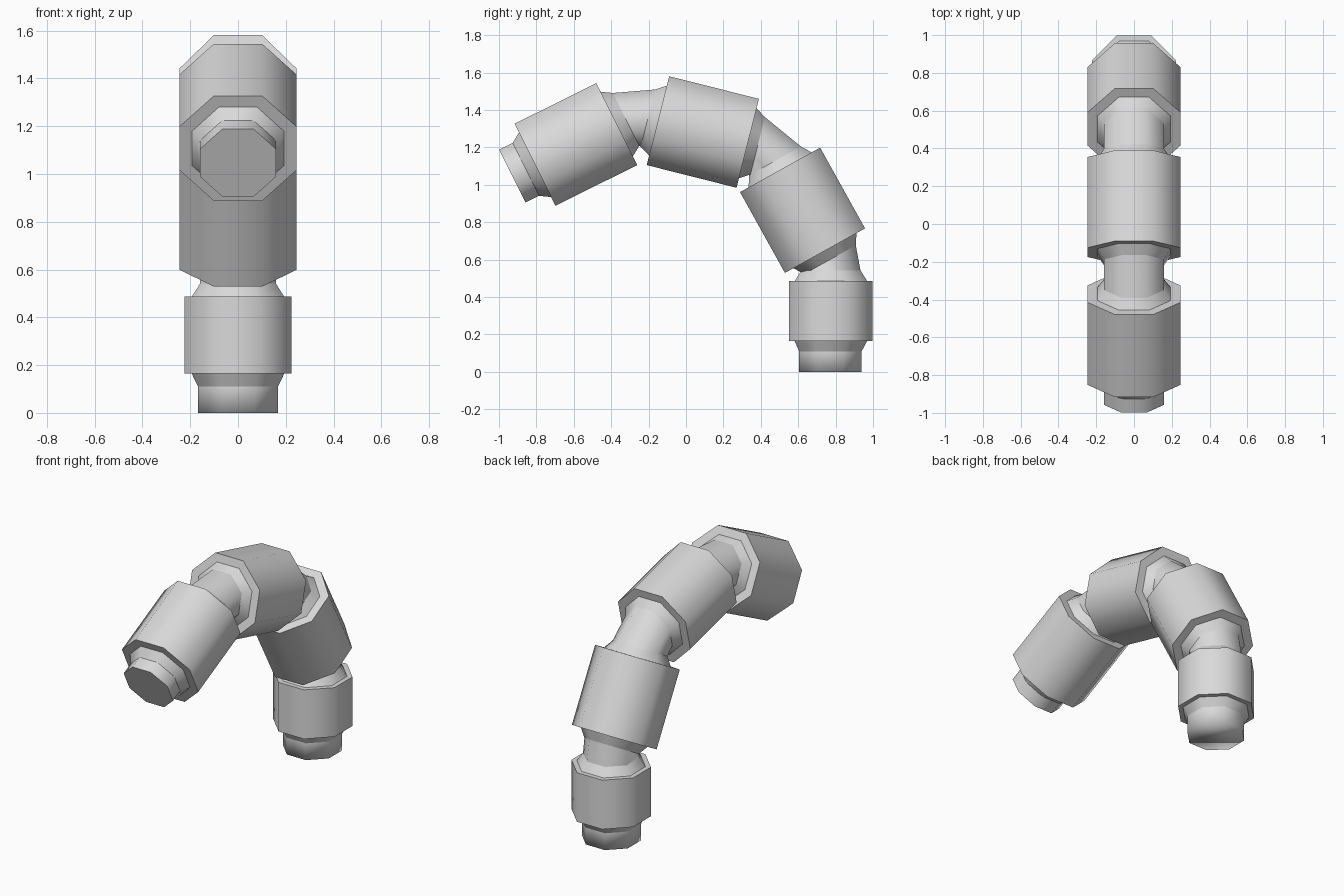
import bpy, bmesh, math
from mathutils import Vector

if "Cube" in bpy.data.objects:
    bpy.data.objects.remove(bpy.data.objects["Cube"])

grey = bpy.data.materials.new("plain grey")
grey.use_nodes = True
colour = (0.7, 0.7, 0.7, 1)
grey.diffuse_color = colour
grey.node_tree.nodes["Principled BSDF"].inputs["Base Color"].default_value = colour

SIDES = 8
TUBE, COLLAR = 0.158, 0.198   # flat-to-centre radii of the inner tube
CONE, SINK = 0.055, 0.008     # collar length, and how far it sits in a cuff


def loft(name, rings, soft_start=False):
    """Octagonal loft through rings of (centre, axis, flat radius)."""
    bm = bmesh.new()
    loops = []
    side = Vector((1, 0, 0))
    for centre, axis, radius in rings:
        up = axis.cross(side)
        corner = radius / math.cos(math.pi / SIDES)
        loop = []
        for i in range(SIDES):
            a = 2 * math.pi * (i + 0.5) / SIDES
            loop.append(bm.verts.new(centre + corner * (math.cos(a) * side + math.sin(a) * up)))
        loops.append(loop)
    for low, high in zip(loops, loops[1:]):
        for i in range(SIDES):
            j = (i + 1) % SIDES
            bm.faces.new((low[i], low[j], high[j], high[i])).smooth = True
    bm.faces.new(loops[0][::-1]).smooth = soft_start
    bm.faces.new(loops[-1])
    # Crisp edges around each ring, smooth edges along the length
    for k, loop in enumerate(loops):
        if k == 0 and soft_start:
            continue
        for i in range(SIDES):
            bm.edges.get((loop[i], loop[(i + 1) % SIDES])).smooth = False
    bmesh.ops.recalc_face_normals(bm, faces=bm.faces)
    mesh = bpy.data.meshes.new(name)
    bm.to_mesh(mesh)
    bm.free()
    mesh.materials.append(grey)
    obj = bpy.data.objects.new(name, mesh)
    bpy.context.collection.objects.link(obj)


def point(y, z):
    return Vector((0, y, z))


# Cuffs, from the foot to the tip: start, end, flat radius
cuffs = [
    ("base_cuff", point(0.775, 0.165), point(0.775, 0.487), 0.223),
    ("lower_cuff", point(0.743, 0.648), point(0.503, 1.08), 0.245),
    ("upper_cuff", point(0.33, 1.222), point(-0.15, 1.343), 0.245),
    ("end_cuff", point(-0.37, 1.325), point(-0.807, 1.107), 0.245),
]
axes = [(end - start).normalized() for _, start, end, _ in cuffs]
for (name, start, end, radius), axis in zip(cuffs, axes):
    loft(name, [(start, axis, radius), (end, axis, radius)])


def collar_out(end, axis):
    """Rings leaving a cuff: wide collar, then narrow tube."""
    return [(end - axis * SINK, axis, COLLAR), (end + axis * CONE, axis, TUBE)]


def collar_in(start, axis):
    """Rings entering a cuff: narrow tube, then wide collar."""
    return [(start - axis * CONE, axis, TUBE), (start + axis * SINK, axis, COLLAR)]


# Bent joints between neighbouring cuffs
for i, name in enumerate(("lower_joint", "middle_joint", "upper_joint")):
    loft(name, collar_out(cuffs[i][2], axes[i]) + collar_in(cuffs[i + 1][1], axes[i + 1]))

# Foot below the base cuff
vertical = axes[0]
foot_rings = [(point(0.772, 0), vertical, 0.167), (point(0.772, 0.11), vertical, 0.167),
              (point(0.775, 0.173), vertical, COLLAR)]
loft("foot", foot_rings, soft_start=True)

# Blunt tip beyond the end cuff
last_end, last_axis = cuffs[-1][2], axes[-1]
loft("tip", collar_out(last_end, last_axis) + [(last_end + last_axis * 0.136, last_axis, TUBE)])
